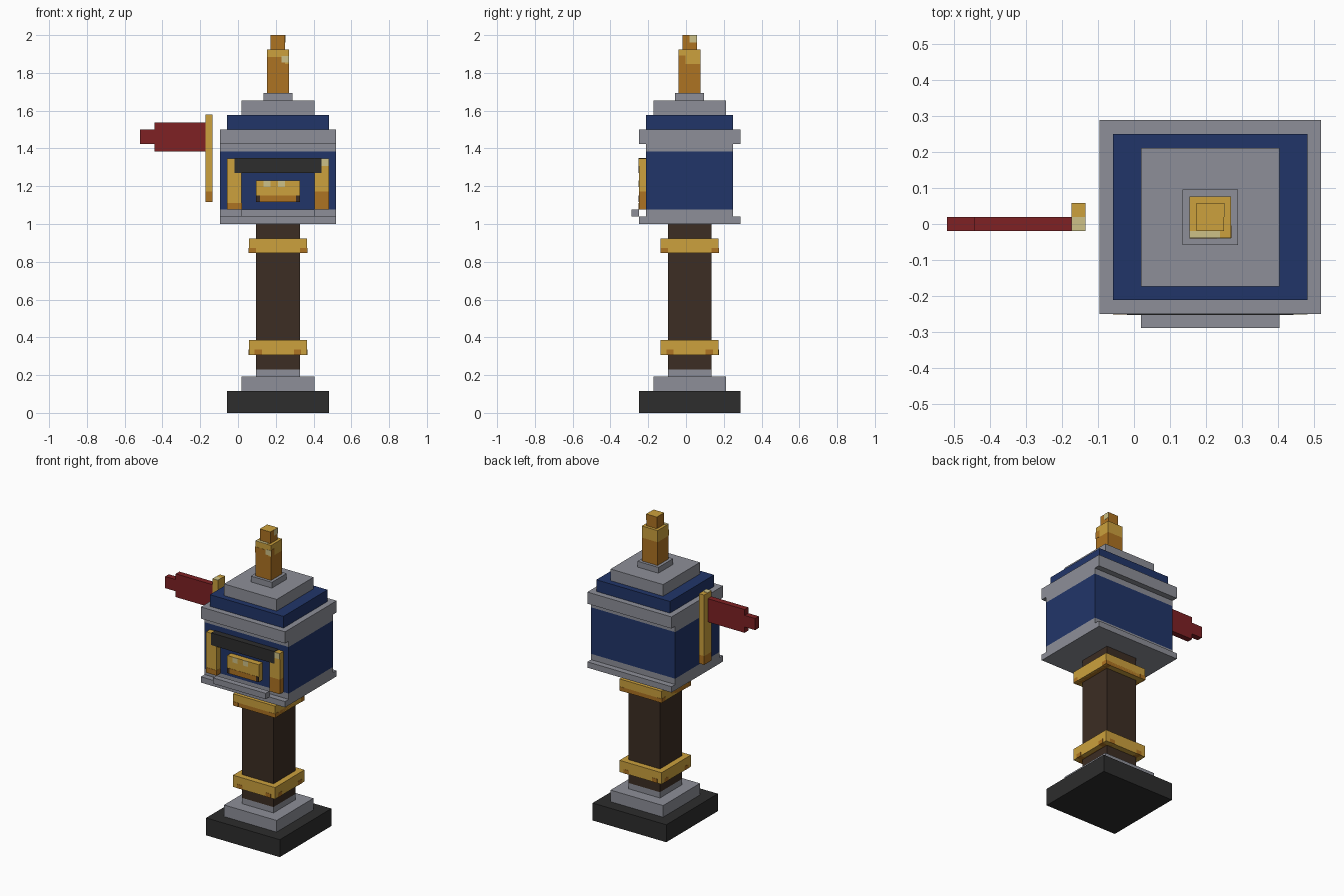
import bpy, bmesh
from mathutils import Vector

if "Cube" in bpy.data.objects:
    bpy.data.objects.remove(bpy.data.objects["Cube"])

U = 2 / 52                      # one block of the modelling grid
AXIS = Vector((5.5, 0.5, 0))    # post axis, in blocks


def material(name, rgb):
    linear = [((c / 255 + 0.055) / 1.055) ** 2.4 for c in rgb] + [1]
    m = bpy.data.materials.new(name)
    m.use_nodes = True
    m.diffuse_color = linear
    m.node_tree.nodes["Principled BSDF"].inputs["Base Color"].default_value = linear
    return m


GOLD = material("gold", (204, 161, 61))
AMBER = material("dark gold", (174, 115, 34))
PALE = material("pale gold", (205, 193, 135))
BLUE = material("navy blue", (33, 53, 105))
GREY = material("stone grey", (141, 143, 152))
BROWN = material("dark wood", (60, 45, 35))
BLACK = material("charcoal", (45, 45, 45))
RED = material("flag red", (126, 33, 36))


def box(name, x, y, z, mat, bands=(), top=None):
    """Box from (min, max) ranges; bands are (height, material above it)."""
    bm = bmesh.new()
    bmesh.ops.create_cube(bm, size=1)
    for v in bm.verts:
        v.co = Vector([r[0] if c < 0 else r[1] for c, r in zip(v.co, (x, y, z))])
        v.co = (v.co + AXIS) * U
    for height, _ in bands:
        bmesh.ops.bisect_plane(bm, geom=bm.verts[:] + bm.edges[:] + bm.faces[:],
                               plane_co=(0, 0, height * U), plane_no=(0, 0, 1))
    bm.normal_update()
    for f in bm.faces:
        mid = f.calc_center_median().z / U
        f.material_index = sum(mid > h for h, _ in bands)
        if top and f.normal.z > 0.5:
            f.material_index = len(bands) + 1
    mesh = bpy.data.meshes.new(name)
    bm.to_mesh(mesh)
    bm.free()
    for m in [mat] + [b[1] for b in bands] + ([top] if top else []):
        mesh.materials.append(m)
    ob = bpy.data.objects.new(name, mesh)
    bpy.context.collection.objects.link(ob)
    return ob


def tier(name, hx, hy, z0, z1, mat, **kw):
    return box(name, (-hx, hx), (-hy, hy), (z0, z1), mat, **kw)


# Stepped base and post
tier("base", 7, 7, 0, 3, BLACK)
tier("base_step", 5, 5, 3, 5, GREY)
tier("post_foot", 3, 3, 5, 6, GREY)
tier("post", 3, 3, 6, 26, BROWN)

# Gold rings with tarnished spots along the lower edge of every side
for name, z, inner, outer in (("lower_ring", 8, 2.2, 3.2), ("upper_ring", 22, 3, 4)):
    tier(name, 4, 4, z, z + 2, GOLD)
    for s in (-1, 1):
        span = sorted((s * inner, s * outer))
        box(name + "_spot_x", span, (-4.04, 4.04), (z, z + 0.7), AMBER)
        box(name + "_spot_y", (-4.04, 4.04), span, (z, z + 0.7), AMBER)

# Box body, trims and stepped roof
tier("bottom_trim", 8, 7, 26, 27, GREY)
tier("body_sill", 8, 6, 27, 28, GREY)
tier("body", 8, 6, 28, 36, BLUE)
tier("body_cornice", 8, 6, 36, 37, GREY)
tier("top_trim", 8, 7, 37, 39, GREY)
tier("roof_lower", 7, 6, 39, 41, BLUE)
tier("roof_upper", 5, 5, 41, 43, GREY)
tier("finial_foot", 2, 2, 43, 44, GREY)

# Finial
tier("finial", 1.5, 1.5, 44, 50, AMBER, bands=[(48, GOLD)])
box("finial_front_tarnish", (-1.5, 1), (-1.54, -1.5), (48, 49), AMBER)
box("finial_glint", (0.5, 1.5), (-1.56, -1.5), (48.2, 49.1), PALE)
box("finial_top_glint", (-1.5, 0.7), (-1.5, -1), (50, 50.04), PALE)
box("finial_side_tarnish", (1.5, 1.54), (-1.5, -0.6), (48, 49.2), AMBER)
tier("finial_tip", 1, 1, 50, 52, AMBER, top=GOLD)
box("tip_side_glint", (1, 1.04), (0, 1), (51, 52), PALE)

# Front door: pillars, lintel, mail slot and ledge
box("right_pillar", (-7, -5), (-7, -6), (28, 35), GOLD, bands=[]).data.name = "right_pillar"
box("right_pillar_foot", (-7.02, -4.98), (-7.04, -6), (28, 28.9), AMBER)
box("left_pillar", (5, 7), (-7, -6), (28, 35), AMBER, bands=[(30.5, GOLD)])
box("left_pillar_glint", (6, 7), (-7.04, -7), (34, 35), PALE)
box("lintel", (-6, 6), (-7.06, -6), (33, 35.1), BLACK)
box("mail_slot", (-3, 3), (-7, -6), (29, 32), GOLD)
box("slot_shade", (-2.5, 2.5), (-7.04, -7), (29, 29.9), AMBER)
for s in (-1, 1):
    box("slot_corner", sorted((s * 2.5, s * 3)), (-7.04, -7), (29, 29.9), BROWN)
for x in (-2, 0):
    box("slot_glint", (x, x + 1), (-7.04, -7), (31.1, 32), PALE)
box("front_ledge", (-5, 5), (-8, -7), (27, 28), GREY)

# Side flag
box("flag_pole", (-10, -9), (-1, 1), (29, 41), AMBER, bands=[(30.5, GOLD)])
box("flag_pole_glint", (-10, -9), (-1, 0), (41, 41.04), PALE)
box("flag", (-17, -10), (-1, 0), (36, 40), RED)
box("flag_tip", (-19, -17), (-1, 0), (37, 39), RED)
